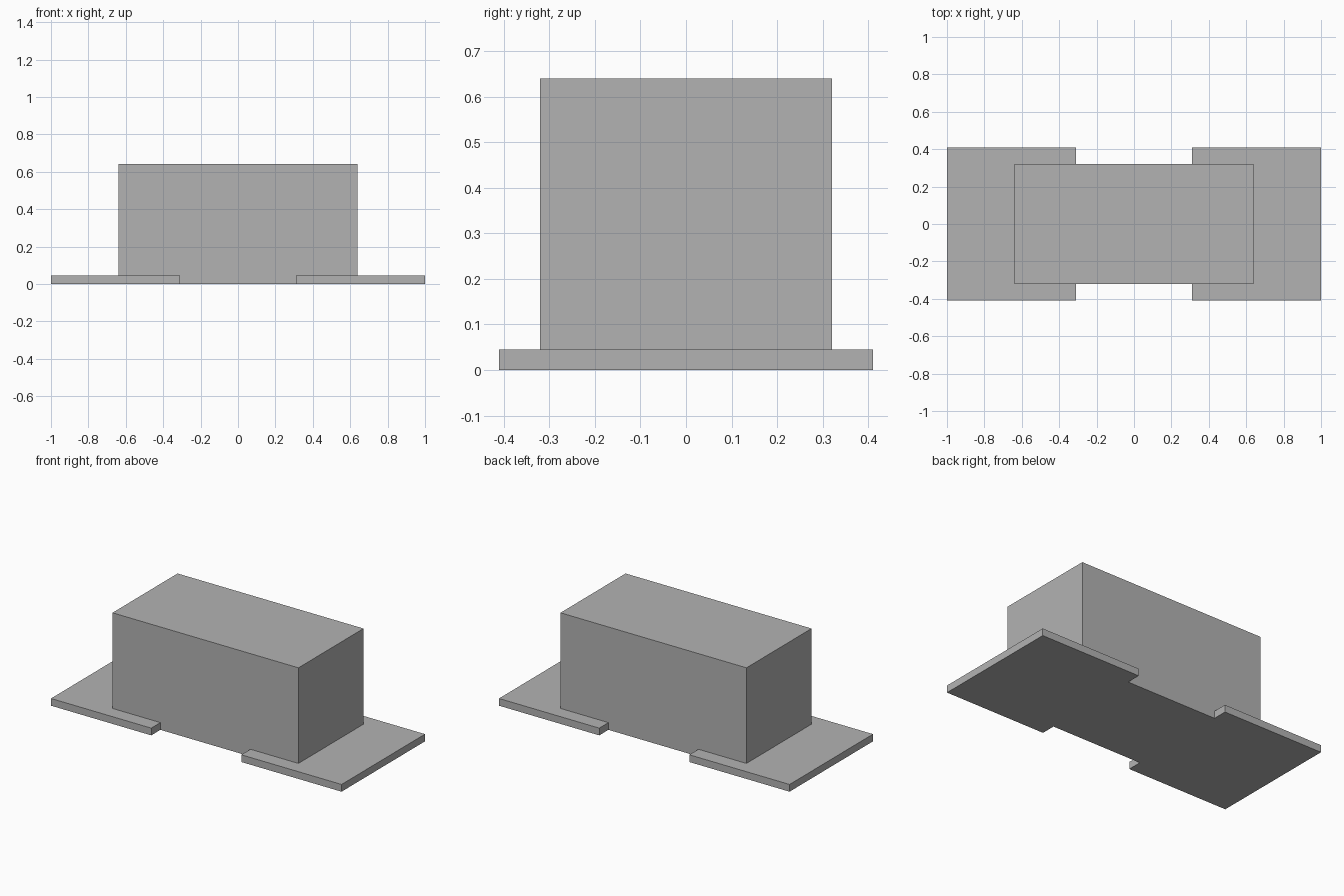
import bpy
import bmesh
from mathutils import Matrix, Vector

# Remove the default object
cube = bpy.data.objects.get("Cube")
if cube:
    bpy.data.objects.remove(cube, do_unlink=True)

# Single flat grey
grey = bpy.data.materials.new("grey")
grey.use_nodes = True
colour = (0.45, 0.45, 0.45, 1)
grey.diffuse_color = colour
grey.node_tree.nodes["Principled BSDF"].inputs["Base Color"].default_value = colour


def box(name, low, high):
    """Flat-shaded box between two opposite corners."""
    low, high = Vector(low), Vector(high)
    bm = bmesh.new()
    place = Matrix.Translation((low + high) / 2) @ Matrix.Diagonal((*(high - low), 1))
    bmesh.ops.create_cube(bm, size=1, matrix=place)
    mesh = bpy.data.meshes.new(name)
    bm.to_mesh(mesh)
    bm.free()
    mesh.materials.append(grey)
    obj = bpy.data.objects.new(name, mesh)
    bpy.context.collection.objects.link(obj)
    return obj


# Main block, standing on the ground
box("body", (-0.64, -0.32, 0), (0.64, 0.32, 0.64))

# Thin plates that the block ends rest in, one per side
box("left_pad", (0.31, -0.41, 0), (1, 0.41, 0.045))
box("right_pad", (-1, -0.41, 0), (-0.31, 0.41, 0.045))
